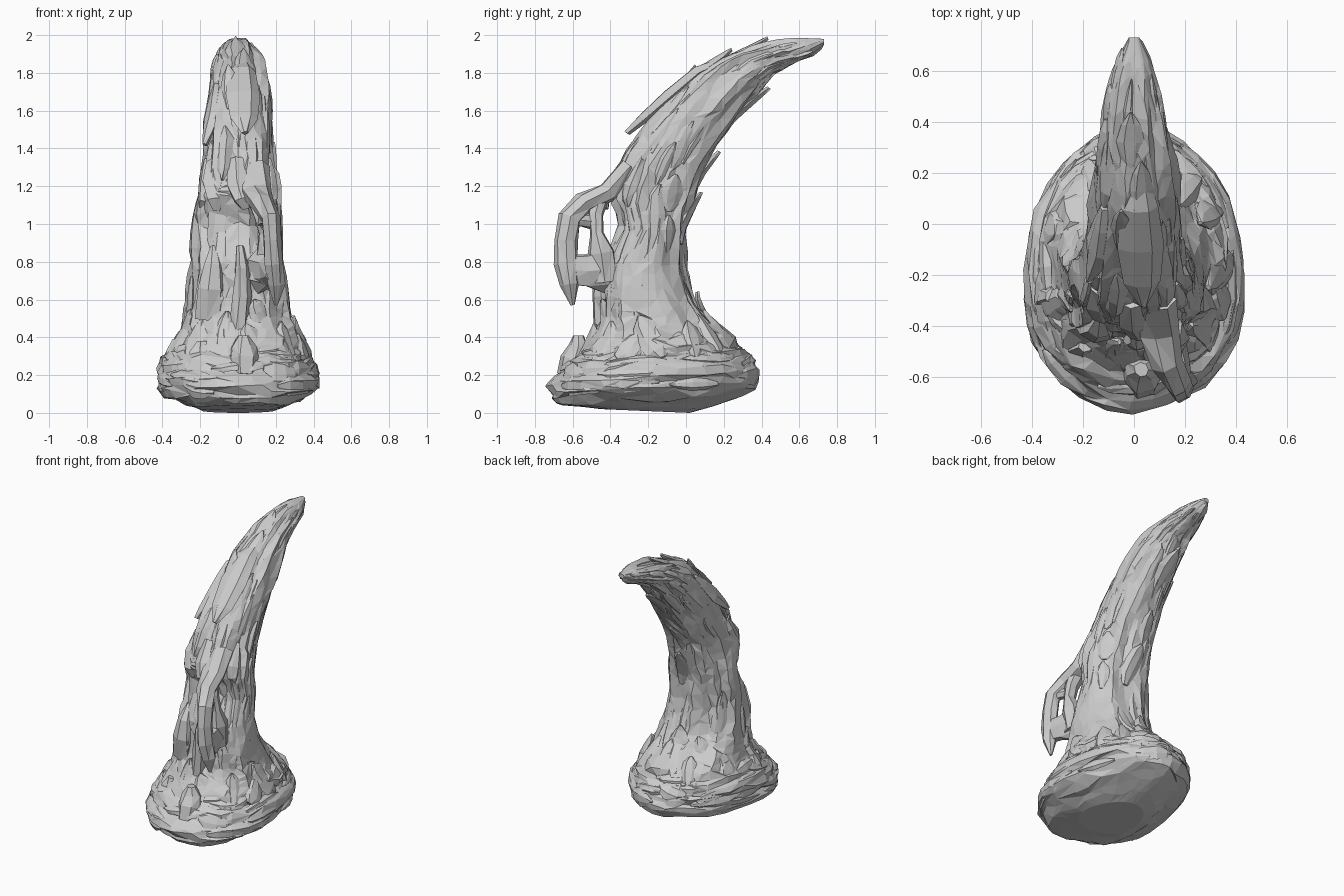
import bpy, bmesh, math, random
from mathutils import Vector, noise

random.seed(7)
if "Cube" in bpy.data.objects:
    bpy.data.objects.remove(bpy.data.objects["Cube"])

stone = bpy.data.materials.new("grey stone")
stone.use_nodes = True
GREY = (0.6, 0.6, 0.6, 1)
stone.diffuse_color = GREY
stone.node_tree.nodes["Principled BSDF"].inputs["Base Color"].default_value = GREY

# Slices from base to tip: front y, front z, back y, back z, half width
RINGS = [
    (-.45, .02, .02, .00, .19), (-.68, .04, .28, .08, .31), (-.72, .10, .40, .16, .42),
    (-.71, .18, .39, .23, .425), (-.66, .25, .35, .30, .40), (-.57, .32, .28, .36, .37),
    (-.50, .40, .19, .44, .32), (-.46, .50, .10, .52, .285), (-.46, .62, .04, .60, .265),
    (-.43, .80, -.01, .76, .245), (-.33, 1.0, -.01, .95, .23), (-.40, 1.17, .03, 1.1, .213),
    (-.31, 1.37, .07, 1.25, .197), (-.21, 1.52, .15, 1.40, .182), (-.08, 1.68, .26, 1.55, .165),
    (.06, 1.82, .37, 1.68, .148), (.25, 1.90, .46, 1.80, .128), (.44, 1.96, .56, 1.85, .102),
    (.60, 1.985, .66, 1.89, .072), (.73, 1.98, .73, 1.95, .02)]
LAST = len(RINGS) - 1


def surface(u, a):
    """Point on the plain form: u runs up the slices, a runs round from the front."""
    u = max(0, min(u, LAST - .001))
    i = int(u)
    fy, fz, by, bz, w = [p + (q - p) * (u - i) for p, q in zip(RINGS[i], RINGS[i + 1])]
    c, s = math.cos(a), math.sin(a)
    low = max(0, 1 - u / 7)
    wide = w * s * (1 + low * .14 * c)
    if c > 0:
        c **= .82 - .12 * math.exp(-(u - 9.5) ** 2 / 4)  # blunter towards the front
    t = .5 - .5 * c
    return Vector((wide, fy + (by - fy) * t, fz + (bz - fz) * t))


def outward(u, a):
    e = .05
    du = surface(u + e, a) - surface(u - e, a)
    da = surface(u, a + e) - surface(u, a - e)
    return da.cross(du).normalized()


def make(name, bm):
    bmesh.ops.recalc_face_normals(bm, faces=bm.faces)
    mesh = bpy.data.meshes.new(name)
    bm.to_mesh(mesh)
    bm.free()
    mesh.materials.append(stone)
    bpy.context.collection.objects.link(bpy.data.objects.new(name, mesh))


def loft(bm, rows):
    """Skin a list of closed point loops and cap both ends."""
    loops = [[bm.verts.new(p) for p in row] for row in rows]
    n = len(rows[0])
    for lo, hi in zip(loops, loops[1:]):
        for k in range(n):
            m = (k + 1) % n
            if random.random() < .5:
                bm.faces.new((lo[k], lo[m], hi[m]))
                bm.faces.new((lo[k], hi[m], hi[k]))
            else:
                bm.faces.new((lo[k], lo[m], hi[k]))
                bm.faces.new((lo[m], hi[m], hi[k]))
    bm.faces.new(loops[0][::-1])
    bm.faces.new(loops[-1])


def shard(bm, u0, a0, u1, a1, width, thick, lift):
    """A pointed flake that hugs the form, its far tip raised by lift."""
    rows = []
    for t, size in ((0, .3), (.25, .85), (.55, 1), (.82, .7), (1, .15)):
        u, a = u0 + (u1 - u0) * t, a0 + (a1 - a0) * t
        n = outward(u, a)
        along = surface(u + (u1 - u0) * .05, a + (a1 - a0) * .05) - \
            surface(u - (u1 - u0) * .05, a - (a1 - a0) * .05)
        side = n.cross(along).normalized()
        mid = surface(u, a) + n * (lift * t * t - .014)
        w = width * size * random.uniform(.8, 1.2)
        h = thick * (.4 + .6 * size)
        rows.append([mid + side * w, mid + side * w * .45 + n * h,
                     mid - side * w * .35 + n * h * .8, mid - side * w, mid - n * h])
    loft(bm, rows)


def strand(bm, path, sides=7):
    """A gnarled limb through (x, y, z, half width, half depth) stations."""
    pts = [Vector(p[:3]) for p in path]
    rows = []
    for i, p in enumerate(path):
        d = (pts[min(i + 1, len(pts) - 1)] - pts[max(i - 1, 0)]).normalized()
        deep = d.cross(Vector((1, 0, 0))).normalized()
        across = deep.cross(d)
        rows.append([])
        for k in range(sides):
            a = math.tau * k / sides
            r = random.uniform(.85, 1.15)
            rows[-1].append(pts[i] + across * math.cos(a) * p[3] * r + deep * math.sin(a) * p[4] * r)
    loft(bm, rows)


# Core: the mound and curved horn in one grooved skin
bm = bmesh.new()
SIDES, STEPS = 28, 46
rows = []
for j in range(STEPS + 1):
    u = LAST * j / STEPS
    row = []
    for k in range(SIDES):
        a = math.tau * (k + random.uniform(-.25, .25)) / SIDES
        v = u + random.uniform(-.15, .15) if 0 < j < STEPS else u
        # grooves run round the mound and along the horn
        if u < 5:
            g = noise.noise(Vector((math.cos(a) * 1.5, math.sin(a) * 1.5, u * 1.6)))
        else:
            g = noise.noise(Vector((math.cos(a) * 3, math.sin(a) * 3, u * .45)))
        fade = min(1, j / 5, (STEPS - j) / 8)
        row.append(surface(v, a) + outward(u, a) * g * .045 * fade)
    rows.append(row)
loft(bm, rows)
make("horn_core", bm)

# Broad flakes along the horn, tips pointing up
bm = bmesh.new()
for i in range(80):
    u = random.uniform(6, 17)
    a = random.uniform(0, math.tau)
    slim = 1 - .5 * (u - 6) / 12
    shard(bm, u, a, u + random.uniform(1, 2.4), a + random.uniform(-.25, .25),
          random.uniform(.035, .075) * slim, random.uniform(.012, .022), random.uniform(0, .02))
# raised tips on the back edge
for u in (7.6, 10.9, 12.4, 14.9):
    shard(bm, u - 1.2, math.pi + random.uniform(-.3, .3), u + .6, math.pi, .06, .022, .045)
# raised tips on the front edge
for u, a in ((13, .1), (14.2, -.3), (15.2, .2), (16.2, -.1)):
    shard(bm, u - .6, a, u + .8, a, .05, .02, .04)
make("horn_flakes", bm)

# Large hanging plates on the front, tips pointing down
bm = bmesh.new()
for u0, u1, a, w, lift in ((15.8, 12.5, .15, .10, .08), (14.6, 12.4, -.95, .06, .04),
                           (13, 11.2, .35, .055, .02), (13, 11.3, -.4, .05, .02),
                           (12, 10.6, 1.0, .05, .01), (12, 10.6, -1.1, .05, .01)):
    shard(bm, u0, a, u1, a, w, .035, lift)
make("hanging_plates", bm)

# Thin arch along the left of the front, with openings behind it
bm = bmesh.new()
strand(bm, [(.08, -.30, 1.30, .08, .06), (.10, -.42, 1.17, .08, .055), (.13, -.54, 1.11, .065, .06),
            (.17, -.615, 1.03, .05, .06), (.18, -.635, .91, .045, .06), (.19, -.63, .79, .05, .065),
            (.20, -.615, .68, .045, .05), (.20, -.60, .57, .01, .01)])
strand(bm, [(.10, -.45, 1.16, .06, .05), (.13, -.48, 1.05, .045, .04), (.15, -.475, .95, .045, .035),
            (.15, -.45, .85, .06, .08), (.13, -.43, .70, .08, .08)])
strand(bm, [(.19, -.64, .76, .045, .08), (.16, -.53, .75, .05, .09), (.12, -.42, .76, .08, .12)])
strand(bm, [(.16, -.61, 1.02, .03, .04), (.15, -.55, 1.02, .03, .035), (.13, -.48, 1.01, .03, .04)])
make("front_arch", bm)

# Brow and broken edges that frame the hollow in the front
bm = bmesh.new()
strand(bm, [(-.12, -.24, 1.32, .06, .05), (-.12, -.31, 1.22, .07, .05), (-.11, -.36, 1.13, .05, .03),
            (-.11, -.35, 1.07, .02, .01)])
strand(bm, [(-.0, -.29, 1.33, .06, .05), (.01, -.38, 1.20, .07, .05), (.03, -.43, 1.13, .05, .03),
            (.04, -.42, 1.08, .02, .01)])
strand(bm, [(-.15, -.37, .50, .08, .07), (-.14, -.40, .66, .07, .06), (-.13, -.40, .78, .05, .045),
            (-.13, -.36, .88, .02, .02)])
strand(bm, [(.0, -.42, .45, .05, .07), (.02, -.45, .62, .05, .05), (.02, -.45, .76, .04, .04),
            (.01, -.40, .88, .02, .02)])
make("hollow_rim", bm)

# Layered lips wrapping round the mound
bm = bmesh.new()
for i in range(46):
    u, a = random.uniform(2, 5.5), random.uniform(0, math.tau)
    turn = random.choice((-1, 1)) * random.uniform(.4, .8)
    shard(bm, u, a, u + random.uniform(-.6, .8), a + turn, random.uniform(.035, .065),
          random.uniform(.015, .025), 0)
make("mound_lips", bm)

# Upright spurs where the mound meets the horn
bm = bmesh.new()
for i in range(15):
    a = math.tau * i / 15 + random.uniform(-.15, .15)
    u = random.uniform(4.2, 5.4)
    shard(bm, u, a, u + random.uniform(1.4, 2.8), a + random.uniform(-.25, .25),
          random.uniform(.05, .08), .026, random.uniform(0, .025))
for x, y, z, r in ((.03, -.59, .23, .085), (-.32, -.30, .21, .08), (.30, -.22, .22, .075),
                   (-.19, -.49, .20, .08), (.21, -.47, .20, .07)):
    strand(bm, [(x, y - .03, z - .04, r * .8, r * .7), (x, y, z + .05, r, r * .9),
                (x, y + .02, z + .12, r * .8, r * .7), (x, y + .02, z + .18, r * .35, r * .35)])
make("mound_spurs", bm)
